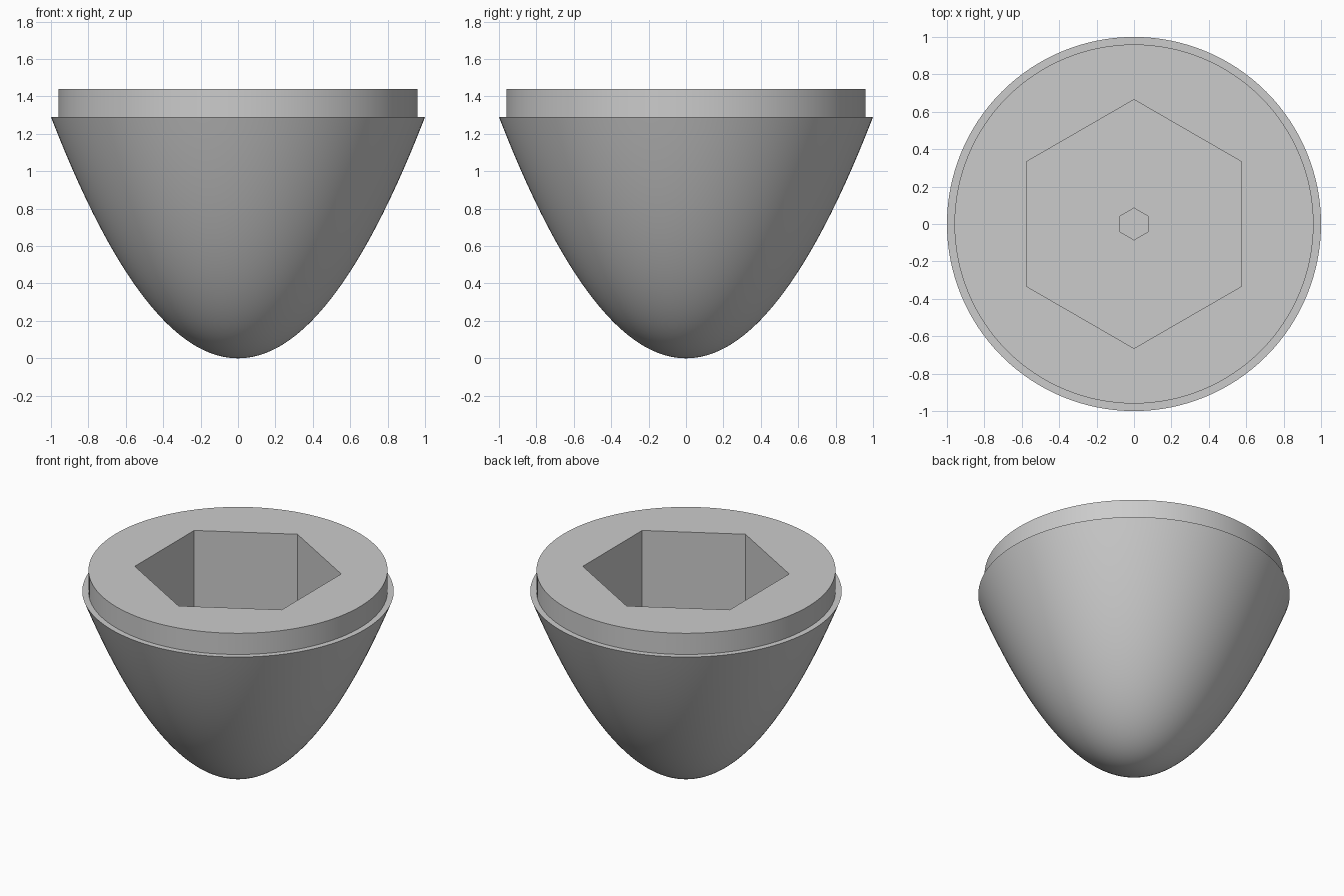
import bpy, bmesh, math

if "Cube" in bpy.data.objects:
    bpy.data.objects.remove(bpy.data.objects["Cube"])

SEGMENTS = 128
RIM_Z, TOP_Z, COLLAR_R = 1.29, 1.44, 0.96

grey = bpy.data.materials.new("grey")
grey.diffuse_color = (0.6, 0.6, 0.6, 1)
grey.use_nodes = True
grey.node_tree.nodes["Principled BSDF"].inputs["Base Color"].default_value = grey.diffuse_color


def add_object(name, bm):
    bmesh.ops.recalc_face_normals(bm, faces=bm.faces)
    mesh = bpy.data.meshes.new(name)
    bm.to_mesh(mesh)
    bm.free()
    mesh.materials.append(grey)
    obj = bpy.data.objects.new(name, mesh)
    bpy.context.collection.objects.link(obj)
    return obj


def lathe(name, profile):
    """Revolve an (r, z) profile; a flat disc closes the top."""
    bm = bmesh.new()
    rings = [[bm.verts.new((r * math.cos(a), r * math.sin(a), z))
              for a in (2 * math.pi * i / SEGMENTS for i in range(SEGMENTS))]
             for r, z in profile[1:]]
    tip = bm.verts.new((0, 0, profile[0][1]))
    for i in range(SEGMENTS):
        j = (i + 1) % SEGMENTS
        bm.faces.new((tip, rings[0][j], rings[0][i]))
        for low, high in zip(rings, rings[1:]):
            bm.faces.new((low[i], low[j], high[j], high[i]))
    bm.faces.new(rings[-1])
    return add_object(name, bm)


def hex_prism(name, radius, z0, z1):
    """Six-sided prism with corners on the y axis."""
    bm = bmesh.new()
    ring = [bm.verts.new((radius * math.sin(k * math.pi / 3),
                          radius * math.cos(k * math.pi / 3), z0)) for k in range(6)]
    base = bm.faces.new(ring)
    top = bmesh.ops.extrude_face_region(bm, geom=[base])["geom"]
    for v in top:
        if isinstance(v, bmesh.types.BMVert):
            v.co.z = z1
    return add_object(name, bm)


# Parabolic body with a stepped collar on top
curve = [(i / 40, RIM_Z * (i / 40) ** 2) for i in range(41)]
body = lathe("parabolic_body", curve + [(COLLAR_R, RIM_Z), (COLLAR_R, TOP_Z)])

# Wide hexagonal socket, then a narrow hexagonal pilot hole in its floor
cutters = [hex_prism("socket_cutter", 0.665, 0.72, 1.7),
           hex_prism("pilot_hole_cutter", 0.085, 0.3, 1.6)]
bpy.context.view_layer.objects.active = body
body.select_set(True)
for cutter in cutters:
    cutter.hide_render = True
    mod = body.modifiers.new(cutter.name, 'BOOLEAN')
    mod.operation = 'DIFFERENCE'
    mod.solver = 'EXACT'
    mod.object = cutter
    bpy.ops.object.modifier_apply(modifier=mod.name)
for cutter in cutters:
    bpy.data.objects.remove(cutter)

bpy.ops.object.shade_smooth_by_angle(angle=math.radians(25))
